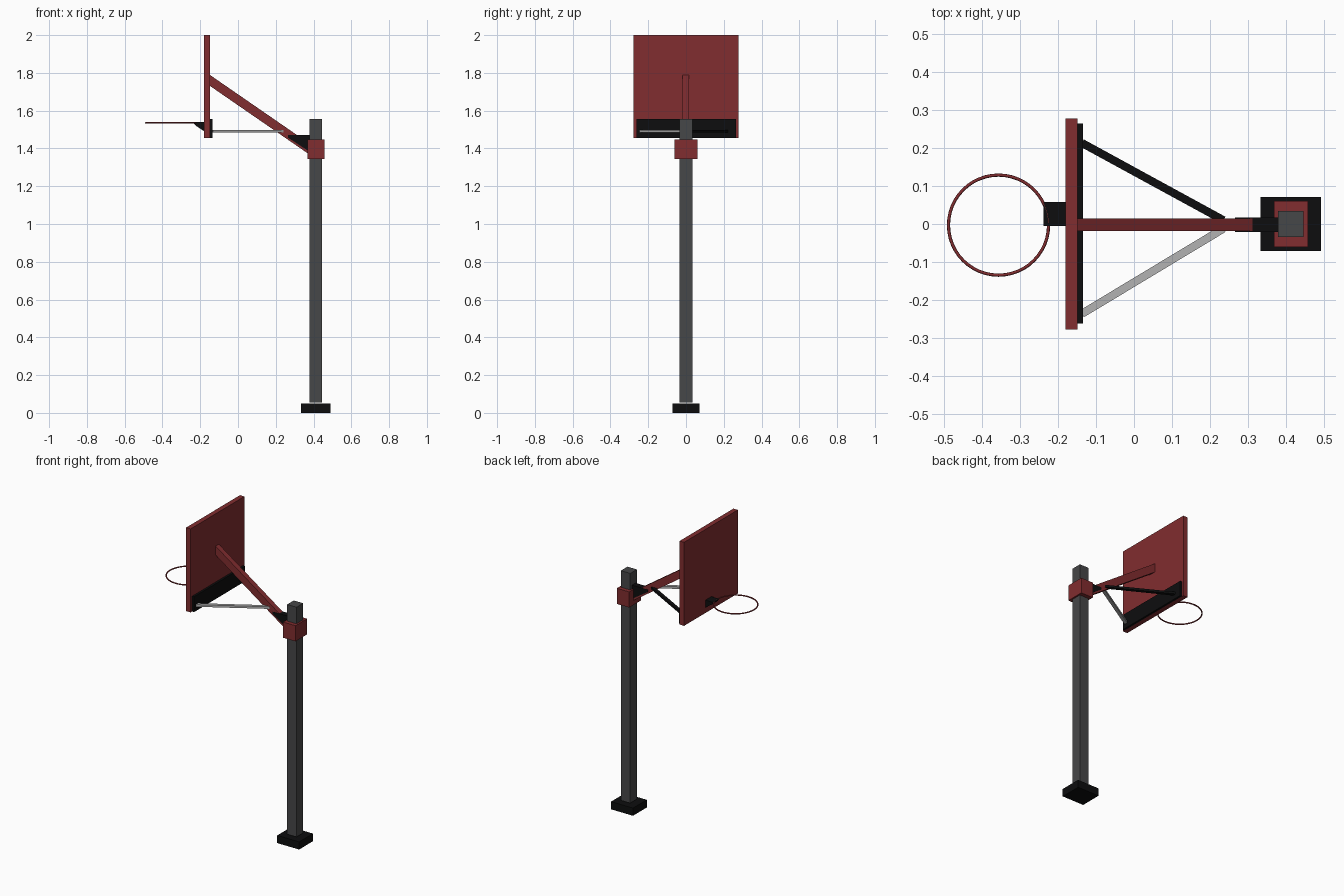
import bpy, bmesh, math
from mathutils import Vector

if "Cube" in bpy.data.objects:
    bpy.data.objects.remove(bpy.data.objects["Cube"])


def material(name, rgb):
    m = bpy.data.materials.new(name)
    m.diffuse_color = (*rgb, 1)
    m.use_nodes = True
    m.node_tree.nodes["Principled BSDF"].inputs["Base Color"].default_value = m.diffuse_color
    return m


RED = material("dark_red", (0.22, 0.026, 0.029))
BLACK = material("black", (0.004, 0.0043, 0.0045))
GREY = material("dark_grey", (0.062, 0.063, 0.065))
SILVER = material("silver", (0.45, 0.45, 0.45))


def finish(name, bm, mat):
    bmesh.ops.recalc_face_normals(bm, faces=bm.faces)
    me = bpy.data.meshes.new(name)
    bm.to_mesh(me)
    bm.free()
    me.materials.append(mat)
    ob = bpy.data.objects.new(name, me)
    bpy.context.collection.objects.link(ob)
    return ob


def prism(name, outline, a, b, mat, axis="y"):
    """Extrude an outline (x,z along y, or x,y along z) from a to b."""
    bm = bmesh.new()
    pts = [(u, a, v) if axis == "y" else (u, v, a) for u, v in outline]
    face = bm.faces.new([bm.verts.new(p) for p in pts])
    ext = bmesh.ops.extrude_face_region(bm, geom=[face])
    offset = Vector((0, b - a, 0)) if axis == "y" else Vector((0, 0, b - a))
    verts = [g for g in ext["geom"] if isinstance(g, bmesh.types.BMVert)]
    bmesh.ops.translate(bm, verts=verts, vec=offset)
    return finish(name, bm, mat)


def box(name, x0, x1, y0, y1, z0, z1, mat):
    return prism(name, [(x0, z0), (x1, z0), (x1, z1), (x0, z1)], y0, y1, mat)


# Post, foot and collar
box("foot", 0.333, 0.491, -0.071, 0.071, 0.0, 0.05, BLACK)
box("post", 0.379, 0.446, -0.034, 0.034, 0.056, 1.555, GREY)
box("collar", 0.368, 0.457, -0.06, 0.06, 1.345, 1.447, RED)

# Backboard and rear rail
box("backboard", -0.18, -0.148, -0.277, 0.277, 1.455, 2.0, RED)
box("rear_rail", -0.148, -0.134, -0.262, 0.264, 1.455, 1.555, BLACK)

# Sloping arm and its black gusset
prism("arm", [(-0.15, 1.79), (-0.15, 1.732), (0.375, 1.37), (0.375, 1.428)],
      -0.019, 0.015, RED)
prism("arm_gusset", [(0.265, 1.472), (0.38, 1.472), (0.38, 1.382), (0.265, 1.457)],
      -0.0205, 0.0165, BLACK)


# Side struts, flat bars at one height
def strut(name, start, end, mat, half=0.0105):
    s, e = Vector(start), Vector(end)
    d = (e - s).normalized()
    n = Vector((-d.y, d.x)) * half
    prism(name, [s + n, s - n, e - n, e + n], 1.484, 1.498, mat, axis="z")


strut("strut_front", (-0.137, -0.236), (0.235, -0.012), SILVER)
strut("strut_back", (-0.137, 0.213), (0.235, 0.01), BLACK)

# Rim and wedge bracket
prism("rim_bracket", [(-0.238, 1.539), (-0.178, 1.539), (-0.178, 1.49), (-0.225, 1.522)],
      -0.005, 0.058, BLACK)
bpy.ops.mesh.primitive_torus_add(location=(-0.356, -0.003, 1.535), major_radius=0.1315,
                                 minor_radius=0.0042, major_segments=48, minor_segments=8)
rim = bpy.context.object
rim.name = "rim"
rim.data.materials.append(RED)
bpy.ops.object.shade_smooth_by_angle(angle=math.radians(50))
